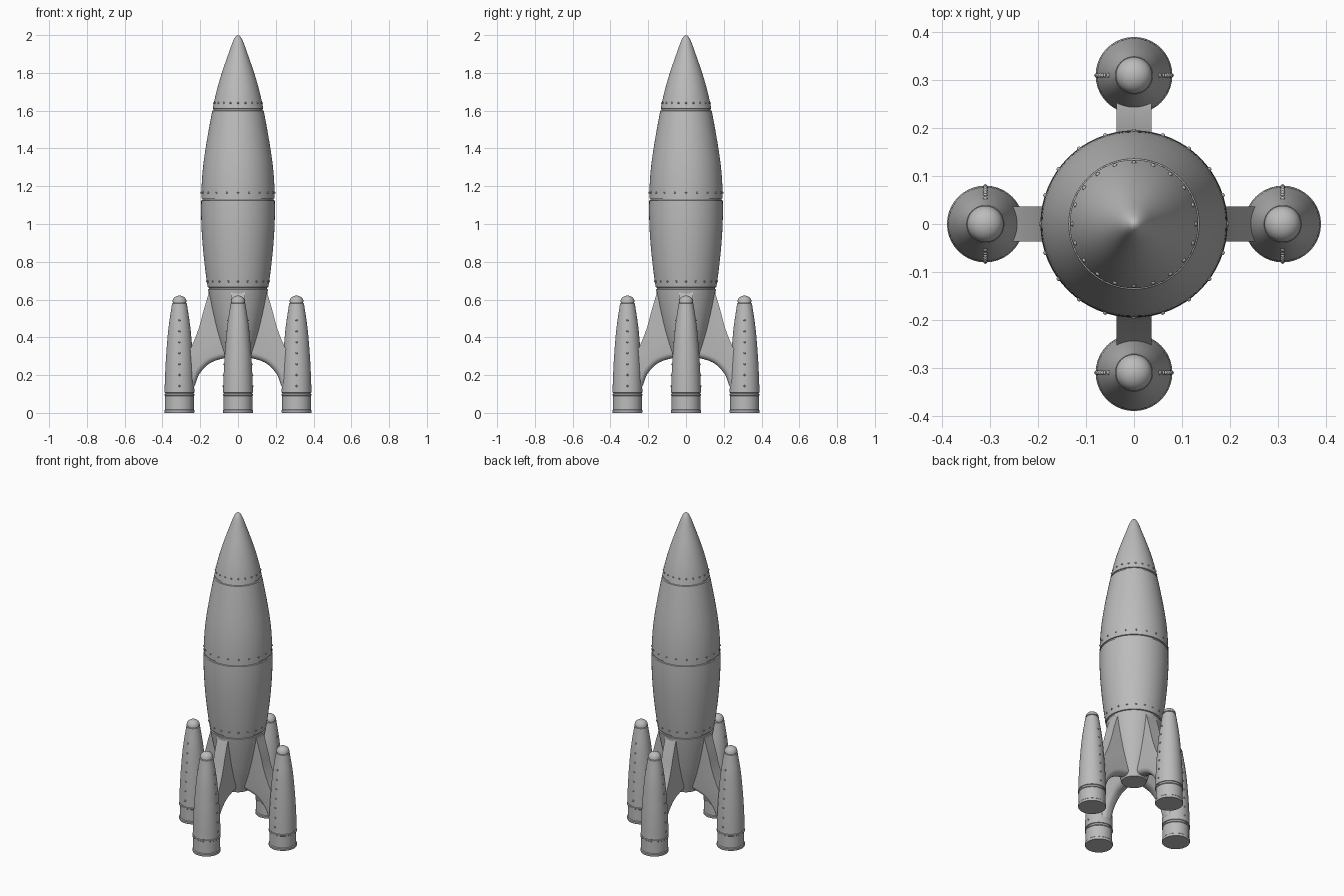
import bpy, bmesh, math
from mathutils import Vector, Matrix

if "Cube" in bpy.data.objects:
    bpy.data.objects.remove(bpy.data.objects["Cube"])

metal = bpy.data.materials.new("grey_metal")
metal.use_nodes = True
GREY = (0.5, 0.5, 0.5, 1)
metal.diffuse_color = GREY
metal.node_tree.nodes["Principled BSDF"].inputs["Base Color"].default_value = GREY


def finish(bm, name, angle=35):
    bmesh.ops.recalc_face_normals(bm, faces=bm.faces)
    mesh = bpy.data.meshes.new(name)
    bm.to_mesh(mesh)
    bm.free()
    obj = bpy.data.objects.new(name, mesh)
    bpy.context.collection.objects.link(obj)
    mesh.materials.append(metal)
    bpy.ops.object.select_all(action="DESELECT")
    obj.select_set(True)
    bpy.context.view_layer.objects.active = obj
    bpy.ops.object.shade_smooth_by_angle(angle=math.radians(angle))
    return obj


def smooth_path(pts, steps):
    """Catmull-Rom curve through 2D points."""
    p = [Vector(q) for q in pts]
    p = [2 * p[0] - p[1]] + p + [2 * p[-1] - p[-2]]
    out = []
    for a, b, c, d in zip(p, p[1:], p[2:], p[3:]):
        for i in range(steps):
            t = i / steps
            out.append(0.5 * (2 * b + (c - a) * t + (2 * a - 5 * b + 4 * c - d) * t * t
                              + (3 * b - a - 3 * c + d) * t ** 3))
    return out + [p[-2]]


def radius_at(path, z):
    for a, b in zip(path, path[1:]):
        if min(a.y, b.y) <= z <= max(a.y, b.y) and a.y != b.y:
            return a.x + (b.x - a.x) * (z - a.y) / (b.y - a.y)
    return path[-1].x


def lathe(bm, path, segments):
    """Spin an (r, z) outline about z; ends at r = 0 close themselves."""
    verts = [bm.verts.new((q[0], 0, q[1])) for q in path]
    edges = [bm.edges.new(pair) for pair in zip(verts, verts[1:])]
    bmesh.ops.spin(bm, geom=verts + edges, cent=(0, 0, 0), axis=(0, 0, 1),
                   angle=math.tau, steps=segments, use_duplicate=False)
    bmesh.ops.remove_doubles(bm, verts=bm.verts, dist=0.0002)


def add_rivet(bm, place, size):
    bmesh.ops.create_uvsphere(bm, u_segments=8, v_segments=6, radius=size,
                              matrix=Matrix.Translation(place))


# Hull: one tapered spindle with narrow grooves at the panel joints
SEAMS = (0.66, 1.13, 1.605)
hull = smooth_path([(0.07, 0.28), (0.118, 0.45), (0.16, 0.66), (0.188, 0.9), (0.195, 1.1),
                    (0.183, 1.32), (0.135, 1.605), (0.095, 1.77), (0.03, 1.96)], 8)
outline = [Vector((0, 0.28))] + [q for q in hull if all(abs(q.y - s) > 0.009 for s in SEAMS)]
for s in SEAMS:
    for dz, depth in ((-0.006, 0), (-0.004, 0.006), (0.004, 0.006), (0.006, 0)):
        outline.append(Vector((radius_at(hull, s + dz) - depth, s + dz)))
outline.sort(key=lambda q: q.y)
outline += [Vector(q) for q in ((0.022, 1.977), (0.014, 1.991), (0.007, 1.998), (0, 2))]
bm = bmesh.new()
lathe(bm, outline, 64)
finish(bm, "hull")

# Rings of rivets just above each joint
bm = bmesh.new()
for s in SEAMS:
    z = s + 0.036
    r = radius_at(hull, z)
    for i in range(20):
        a = math.tau * i / 20
        add_rivet(bm, (r * math.cos(a), r * math.sin(a), z), 0.005)
finish(bm, "hull_rivets")

# Fin outline in the radial plane: swept outer edge, arched lower edge
outer = smooth_path([(0.148, 0.655), (0.18, 0.55), (0.207, 0.45), (0.25, 0.345), (0.3, 0.28)], 6)
arch = smooth_path([(0.3, 0.11), (0.238, 0.13), (0.205, 0.205), (0.15, 0.262),
                    (0.08, 0.288), (0.04, 0.291)], 6)
core = [Vector((0.04, 0.45)), Vector((0.11, 0.655))]
HALF = 0.037

# Engine pod outline: flared foot, groove rings, tapering shell, domed cap
shell = smooth_path([(0.079, 0.108), (0.076, 0.2), (0.07, 0.31), (0.058, 0.45), (0.039, 0.58)], 6)
foot = [(0, 0), (0.078, 0), (0.08, 0.004), (0.08, 0.014), (0.076, 0.018), (0.076, 0.09),
        (0.08, 0.093), (0.08, 0.1), (0.075, 0.102), (0.075, 0.106)]
cap = [(0.034, 0.582), (0.034, 0.586), (0.038, 0.588)]
cap += [(0.037 * math.cos(a), 0.59 + 0.031 * math.sin(a))
        for a in (math.pi / 2 * i / 6 for i in range(1, 6))] + [(0, 0.621)]
POD_R = 0.31

for k, side in enumerate(("left", "back", "right", "front")):
    turn = Matrix.Rotation(k * math.pi / 2, 4, "Z")

    # Fin slab with rounded lower edge
    bm = bmesh.new()
    loop = outer + arch + core
    face = bm.faces.new([bm.verts.new((q.x, -HALF, q.y)) for q in loop])
    ext = bmesh.ops.extrude_face_region(bm, geom=[face])
    moved = [v for v in ext["geom"] if isinstance(v, bmesh.types.BMVert)]
    bmesh.ops.translate(bm, verts=moved, vec=(0, 2 * HALF, 0))
    arch_keys = {(round(q.x, 4), round(q.y, 4)) for q in arch}
    rim = [e for e in bm.edges
           if all((round(v.co.x, 4), round(v.co.z, 4)) in arch_keys for v in e.verts)
           and abs(e.verts[0].co.y - e.verts[1].co.y) < 0.001]
    bmesh.ops.bevel(bm, geom=rim, offset=0.03, segments=5, profile=0.5, affect="EDGES",
                    clamp_overlap=True)
    bm.transform(turn)
    finish(bm, side + "_fin")

    # Pod
    shift = turn @ Matrix.Translation((POD_R, 0, 0))
    bm = bmesh.new()
    lathe(bm, foot + [tuple(q) for q in shell] + cap, 40)
    bm.transform(shift)
    finish(bm, side + "_pod")

    # Rivet rows down both flanks of the pod
    bm = bmesh.new()
    for i in range(7):
        z = 0.142 + 0.058 * i
        for s in (-1, 1):
            add_rivet(bm, (0, s * radius_at(shell, z), z), 0.005)
    bm.transform(shift)
    finish(bm, side + "_pod_rivets")
